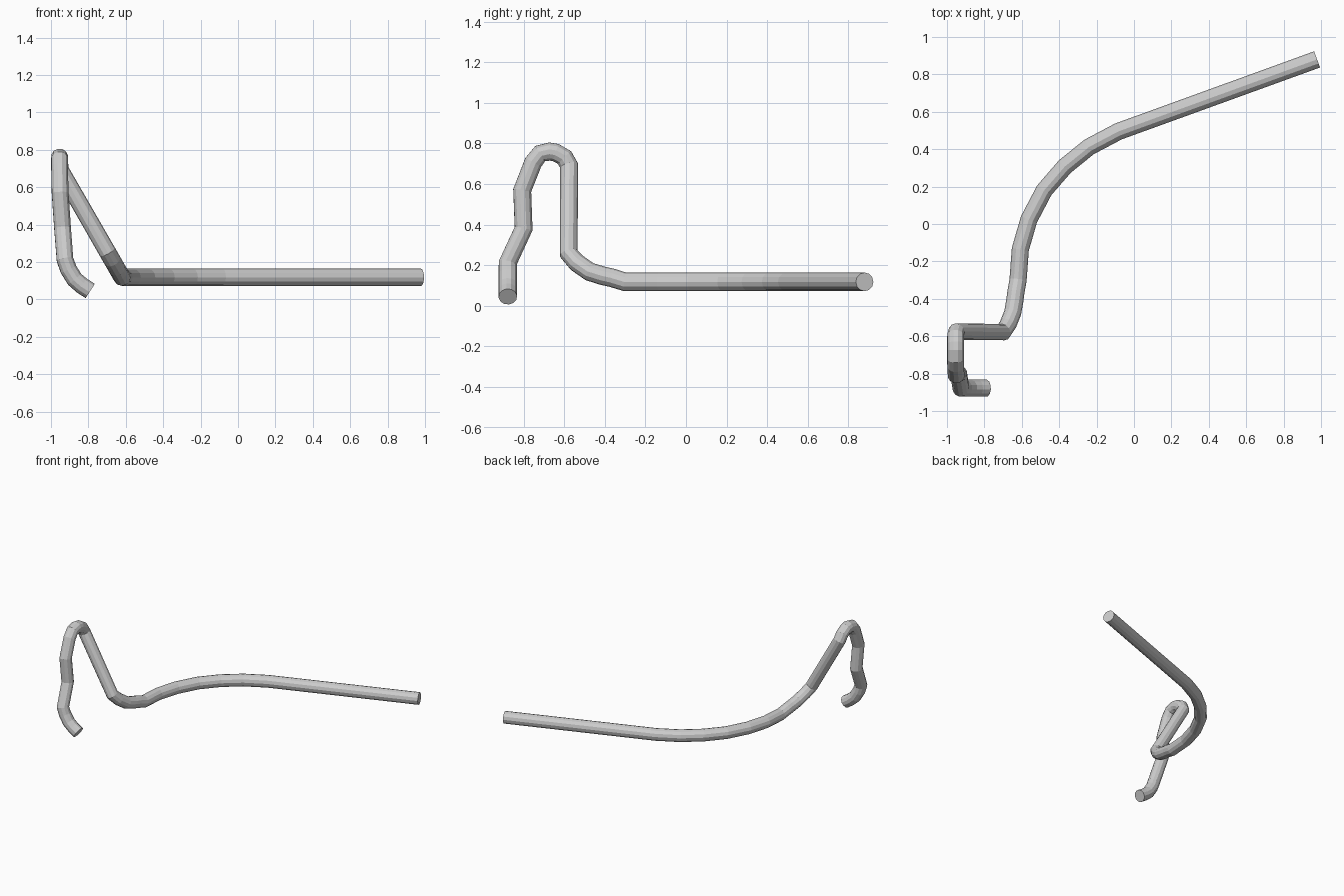
import bpy

if "Cube" in bpy.data.objects:
    bpy.data.objects.remove(bpy.data.objects["Cube"])

# Centre line of the bent tube, from the free long end to the short hook
flat_arm = [(0.979, 0.88), (-0.083, 0.495), (-0.24, 0.412), (-0.37, 0.307),
            (-0.48, 0.18), (-0.562, 0.024), (-0.608, -0.136), (-0.62, -0.30)]
path = [(x, y, 0.118) for x, y in flat_arm]

# Rising leg lies in a plane leaning 60 degrees
rise = [(-0.365, 0.138), (-0.41, 0.148), (-0.475, 0.168), (-0.538, 0.212),
        (-0.578, 0.257), (-0.576, 0.69)]
path += [(-0.62 - (z - 0.118) / 1.74, y, z) for y, z in rise]

# Rounded top of the hook
top = [(-0.598, 0.73), (-0.642, 0.755), (-0.672, 0.76), (-0.718, 0.75), (-0.753, 0.706)]
path += [(-0.954, y, z) for y, z in top]

# Descending kinked leg and curled foot
path += [(-0.951, -0.807, 0.568), (-0.938, -0.80, 0.38), (-0.925, -0.878, 0.212),
         (-0.906, -0.878, 0.16), (-0.873, -0.878, 0.107), (-0.835, -0.878, 0.074),
         (-0.79, -0.878, 0.045)]

# Sweep a round section along the path
curve = bpy.data.curves.new("bent_tube", 'CURVE')
curve.dimensions = '3D'
curve.bevel_depth = 0.046
curve.bevel_resolution = 4
curve.use_fill_caps = True
spline = curve.splines.new('POLY')
spline.points.add(len(path) - 1)
for point, co in zip(spline.points, path):
    point.co = (*co, 1.0)
spline.use_smooth = False
tube = bpy.data.objects.new("bent_tube", curve)
bpy.context.collection.objects.link(tube)

# Turn the sweep into a flat-shaded mesh
bpy.context.view_layer.objects.active = tube
tube.select_set(True)
bpy.ops.object.convert(target='MESH')
bpy.ops.object.shade_flat()
